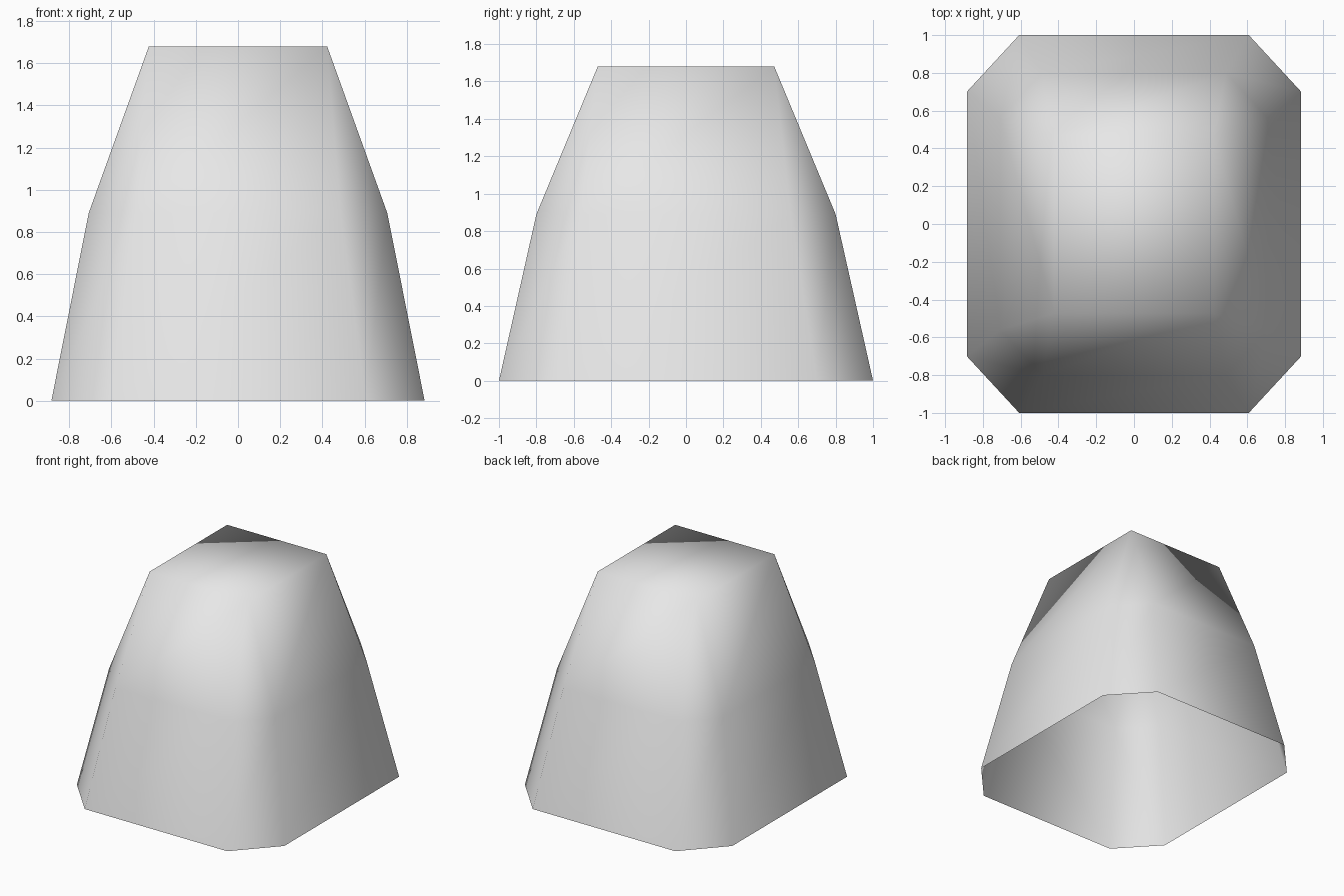
import bpy, bmesh

cube = bpy.data.objects.get("Cube")
if cube:
    bpy.data.objects.remove(cube)

# Plain grey surface
grey = bpy.data.materials.new("light_grey")
grey.use_nodes = True
colour = (0.8, 0.8, 0.8, 1)
grey.diffuse_color = colour
grey.node_tree.nodes["Principled BSDF"].inputs["Base Color"].default_value = colour


def octagon(bm, scale, z):
    """Chamfered rectangle, two points per corner, counter-clockwise."""
    pts = []
    for sx, sy in ((1, 1), (-1, 1), (-1, -1), (1, -1)):
        pair = [(0.885 * sx, 0.70 * sy), (0.608 * sx, 1.0 * sy)]
        pts += pair if sx == sy else pair[::-1]
    return [bm.verts.new((x * scale, y * scale, z)) for x, y in pts]


bm = bmesh.new()
base = octagon(bm, 1.0, 0)
shoulder = octagon(bm, 0.80, 0.89)
top = [bm.verts.new((0.423 * sx, 0.472 * sy, 1.68))
       for sx, sy in ((1, 1), (-1, 1), (-1, -1), (1, -1))]

# Lower skirt, open underneath
for i in range(8):
    j = (i + 1) % 8
    bm.faces.new((base[i], base[j], shoulder[j], shoulder[i]))

# Upper slopes: a triangle on each corner, a quad on each side
for i in range(4):
    a, b, c = shoulder[2 * i], shoulder[2 * i + 1], shoulder[(2 * i + 2) % 8]
    bm.faces.new((a, b, top[i]))
    bm.faces.new((b, c, top[(i + 1) % 4], top[i]))

# Flat top
bm.faces.new(top)
for face in bm.faces:
    face.smooth = True

mesh = bpy.data.meshes.new("tapered_shell")
bm.to_mesh(mesh)
bm.free()
mesh.materials.append(grey)
shell = bpy.data.objects.new("tapered_shell", mesh)
bpy.context.collection.objects.link(shell)
